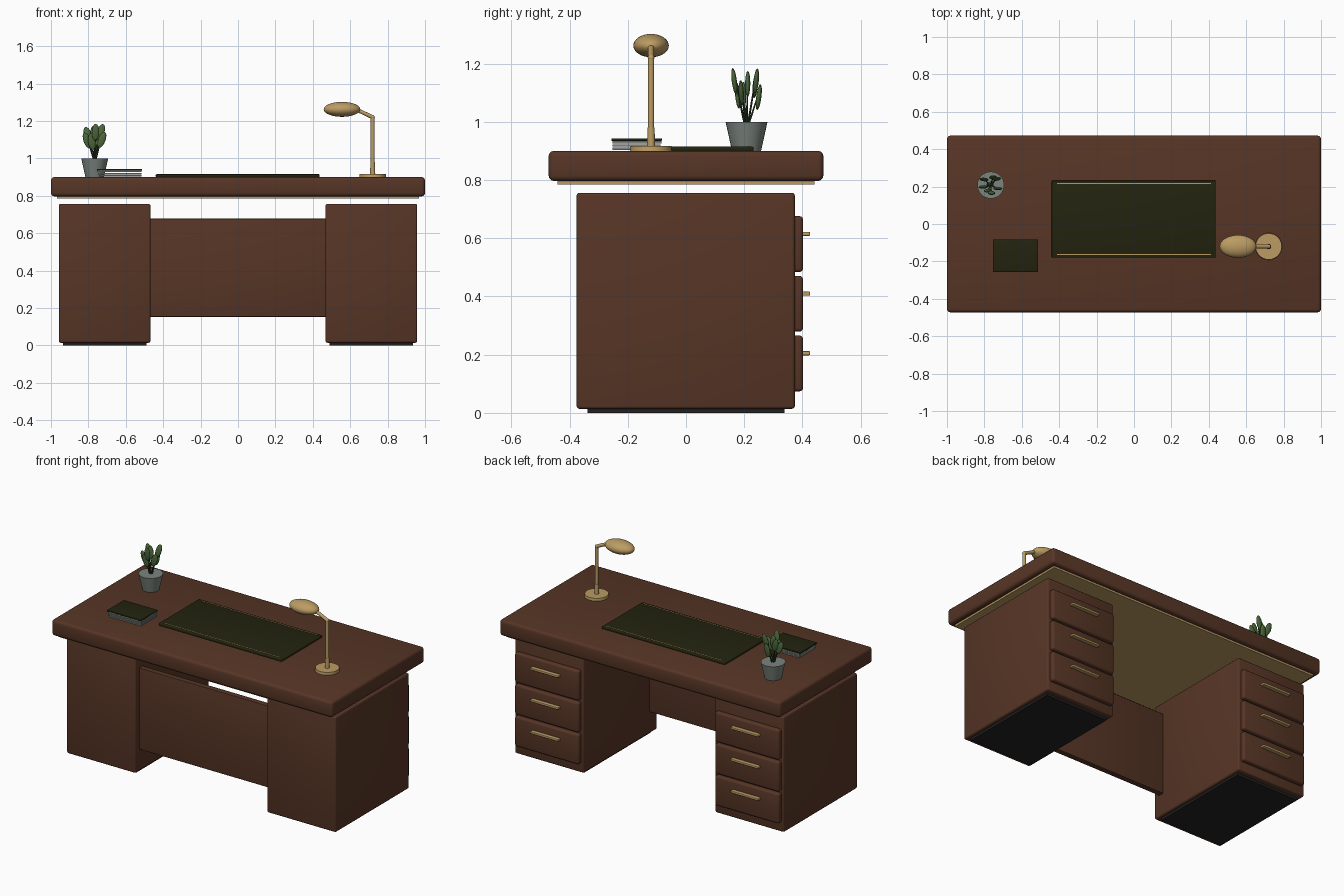
import bpy, math
from mathutils import Vector

if "Cube" in bpy.data.objects:
    bpy.data.objects.remove(bpy.data.objects["Cube"])


def material(name, rgb):
    m = bpy.data.materials.new(name)
    m.diffuse_color = (*rgb, 1)
    m.use_nodes = True
    m.node_tree.nodes["Principled BSDF"].inputs["Base Color"].default_value = m.diffuse_color
    return m


wood = material("dark_wood", (0.095, 0.036, 0.019))
brass = material("brass", (0.50, 0.33, 0.125))
leather = material("dark_green_leather", (0.017, 0.017, 0.005))
black = material("black_base", (0.016, 0.016, 0.017))
stone = material("grey_ceramic", (0.20, 0.235, 0.21))
green = material("leaf_green", (0.075, 0.14, 0.045))
stem_green = material("stem_dark", (0.03, 0.05, 0.02))


def finish(ob, name, mat):
    ob.name = name
    ob.data.materials.append(mat)
    bpy.ops.object.shade_smooth_by_angle(angle=math.radians(40))
    return ob


def box(name, x, y, z, mat, bevel=0.0):
    """Box from (min, max) ranges with rounded edges."""
    lo, hi = zip(x, y, z)
    bpy.ops.mesh.primitive_cube_add(size=1, location=[(a + b) / 2 for a, b in zip(lo, hi)])
    ob = bpy.context.object
    ob.scale = [b - a for a, b in zip(lo, hi)]
    bpy.ops.object.transform_apply(location=False, rotation=False, scale=True)
    if bevel:
        mod = ob.modifiers.new("rounding", 'BEVEL')
        mod.width = bevel
        mod.segments = 3
        bpy.ops.object.modifier_apply(modifier=mod.name)
    return finish(ob, name, mat)


def rod(name, a, b, r1, mat, r2=None, sides=24):
    """Cylinder or cone between two points."""
    a, b = Vector(a), Vector(b)
    bpy.ops.mesh.primitive_cone_add(vertices=sides, radius1=r1, radius2=r1 if r2 is None else r2,
                                    depth=(b - a).length, location=(a + b) / 2)
    ob = bpy.context.object
    ob.rotation_euler = (b - a).to_track_quat('Z', 'Y').to_euler()
    return finish(ob, name, mat)


def ellipsoid(name, centre, radii, mat, rot=(0, 0, 0), segs=32):
    bpy.ops.mesh.primitive_uv_sphere_add(segments=segs, ring_count=segs // 2, radius=1,
                                         location=centre, rotation=rot)
    ob = bpy.context.object
    ob.scale = radii
    return finish(ob, name, mat)


# Desk top with brass plate below it
box("desk_top", (-1, 1), (-0.472, 0.472), (0.797, 0.90), wood, 0.018)
box("brass_under_plate", (-0.968, 0.968), (-0.442, 0.442), (0.785, 0.80), brass)

# Pedestals with plinths, drawers and handles
for side, s in (("left", -1), ("right", 1)):
    def span(a, b):
        return sorted((s * a, s * b))
    box(f"{side}_pedestal", span(0.468, 0.958), (-0.376, 0.374), (0.014, 0.756), wood, 0.01)
    box(f"{side}_plinth", span(0.488, 0.935), (-0.338, 0.338), (0, 0.02), black)
    for i, z in enumerate((0.17, 0.375, 0.58)):
        box(f"{side}_drawer_{i + 1}", span(0.485, 0.941), (0.36, 0.402),
            (z - 0.096, z + 0.096), wood, 0.012)
        box(f"{side}_handle_{i + 1}", span(0.613, 0.813), (0.395, 0.426),
            (z + 0.028, z + 0.042), brass, 0.003)

# Modesty panel between the pedestals
box("modesty_panel", (-0.475, 0.475), (-0.335, -0.298), (0.153, 0.678), wood, 0.004)

# Desk pad with two brass lines
box("desk_pad", (-0.44, 0.437), (-0.18, 0.232), (0.898, 0.915), leather, 0.005)
for name, y in (("front", -0.163), ("back", 0.217)):
    box(f"pad_{name}_line", (-0.412, 0.412), (y - 0.002, y + 0.002), (0.913, 0.9165), brass)

# Stack of papers with a dark cover
for i in range(3):
    z = 0.903 + i * 0.0115
    box(f"paper_{i + 1}", (-0.742 - 0.004 * i, -0.515), (-0.252, -0.09 + 0.003 * i),
        (z, z + 0.008), stone)
box("folder_cover", (-0.755, -0.513), (-0.256, -0.083), (0.9345, 0.943), leather, 0.002)

# Desk lamp
LX, LY = 0.72, -0.12
rod("lamp_base", (LX, LY, 0.898), (LX, LY, 0.917), 0.072, brass, 0.07, 32)
rod("lamp_collar", (LX, LY, 0.912), (LX, LY, 0.98), 0.014, brass, 0.012)
rod("lamp_stem", (LX, LY, 0.91), (LX, LY, 1.22), 0.0105, brass)
ellipsoid("lamp_joint", (LX, LY, 1.22), (0.0115,) * 3, brass, segs=16)
rod("lamp_arm", (LX, LY, 1.22), (0.61, LY, 1.272), 0.0105, brass)
ellipsoid("lamp_head", (0.556, LY, 1.262), (0.098, 0.061, 0.04), brass)

# Plant in a tapered pot
PX, PY = -0.766, 0.208
rod("plant_pot", (PX, PY, 0.90), (PX, PY, 1.0), 0.05, stone, 0.072, 32)
leaves = [(-0.036, 0.03, 1.125), (0.032, 0.033, 1.14), (-0.004, 0.004, 1.13),
          (-0.04, -0.01, 1.095), (0.038, -0.018, 1.10), (0.004, -0.042, 1.14),
          (-0.016, -0.03, 1.09), (0.012, 0.042, 1.085)]
for i, (dx, dy, z) in enumerate(leaves):
    rod(f"plant_stem_{i + 1}", (PX + dx * 0.15, PY + dy * 0.15, 0.99), (PX + dx * 0.9, PY + dy * 0.9, z),
        0.0035, stem_green, 0.0025, 8)
    ellipsoid(f"plant_leaf_{i + 1}", (PX + dx, PY + dy, z), (0.02, 0.009, 0.045), green,
              (-dy * 3, dx * 9, 0), 16)
